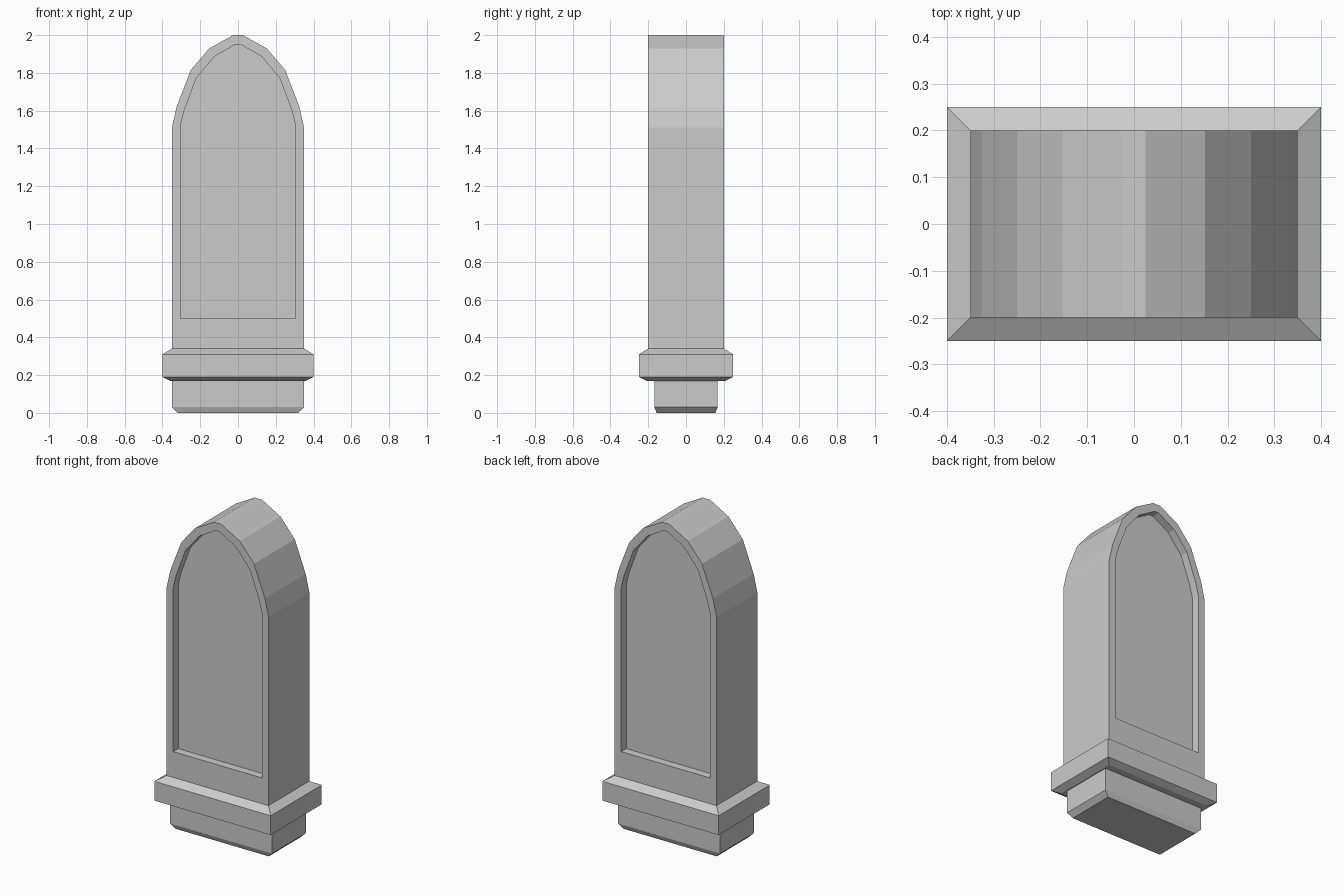
import bpy
import bmesh

cube = bpy.data.objects.get("Cube")
if cube:
    bpy.data.objects.remove(cube, do_unlink=True)

stone = bpy.data.materials.new("grey_stone")
stone.use_nodes = True
stone.diffuse_color = (0.6, 0.6, 0.6, 1)
stone.node_tree.nodes["Principled BSDF"].inputs["Base Color"].default_value = (0.6, 0.6, 0.6, 1)


def skin_loops(name, loops):
    """Join successive rings of equal length and cap both ends."""
    bm = bmesh.new()
    rings = [[bm.verts.new(p) for p in loop] for loop in loops]
    count = len(rings[0])
    for a, b in zip(rings, rings[1:]):
        for i in range(count):
            j = (i + 1) % count
            bm.faces.new((a[i], a[j], b[j], b[i]))
    bm.faces.new(rings[0])
    bm.faces.new(rings[-1])
    bmesh.ops.recalc_face_normals(bm, faces=bm.faces)
    mesh = bpy.data.meshes.new(name)
    bm.to_mesh(mesh)
    bm.free()
    mesh.materials.append(stone)
    obj = bpy.data.objects.new(name, mesh)
    bpy.context.collection.objects.link(obj)
    return obj


def rectangle(x, y, z):
    return [(-x, -y, z), (x, -y, z), (x, y, z), (-x, y, z)]


def arch(half_profile, y):
    right = [(x, y, z) for x, z in half_profile]
    left = [(-x, y, z) for x, z in reversed(half_profile)]
    return right + left


# Foot with a chamfered underside
skin_loops("foot", [rectangle(0.32, 0.155, 0), rectangle(0.35, 0.168, 0.03),
                    rectangle(0.35, 0.168, 0.17)])

# Collar with bevelled upper and lower edges
skin_loops("collar", [rectangle(0.36, 0.21, 0.17), rectangle(0.4, 0.25, 0.19),
                      rectangle(0.4, 0.25, 0.31), rectangle(0.35, 0.2, 0.34)])

# Arched slab with a recessed panel on the front and back
outer = [(0.35, 0.34), (0.35, 1.51), (0.325, 1.62), (0.25, 1.815), (0.152, 1.93), (0.025, 2.0)]
inner = [(0.305, 0.5), (0.305, 1.52), (0.285, 1.6), (0.222, 1.77), (0.127, 1.885), (0.015, 1.95)]
skin_loops("arched_slab", [arch(inner, -0.15), arch(inner, -0.2), arch(outer, -0.2),
                           arch(outer, 0.2), arch(inner, 0.2), arch(inner, 0.15)])
